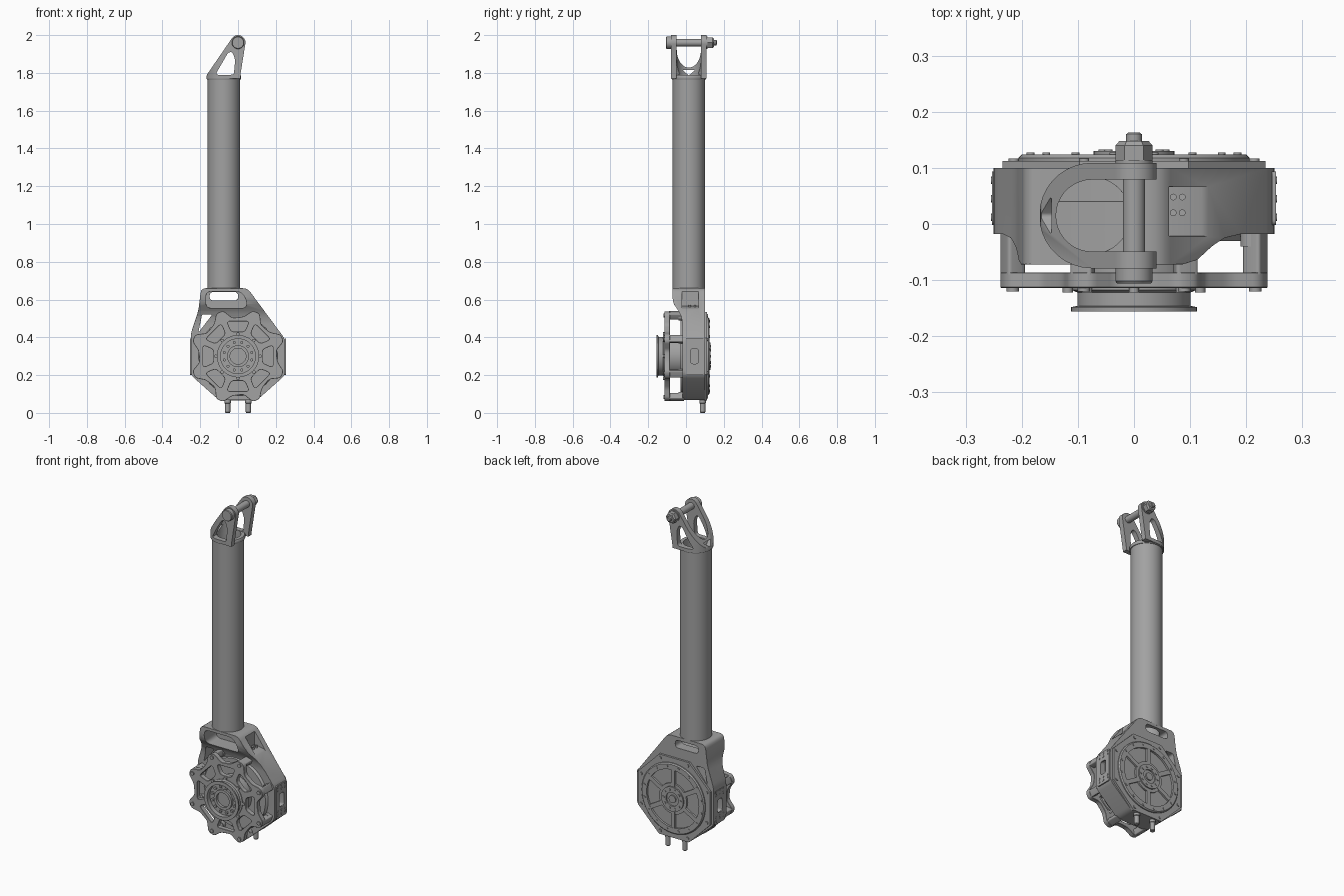
import bpy, bmesh
from math import sin, cos, tan, pi, radians
from mathutils import Matrix, Vector

cube = bpy.data.objects.get("Cube")
if cube:
    bpy.data.objects.remove(cube, do_unlink=True)

metal = bpy.data.materials.new("grey_metal")
metal.use_nodes = True
GREY = (0.36, 0.36, 0.36, 1)
metal.diffuse_color = GREY
metal.node_tree.nodes["Principled BSDF"].inputs["Base Color"].default_value = GREY
parts = []
HUB = (0, 0.3)       # centre of the joint in x, z
TUBE = (-0.075, 0.015)  # centre of the tube in x, y


def finish(name, bm):
    bmesh.ops.recalc_face_normals(bm, faces=bm.faces)
    mesh = bpy.data.meshes.new(name)
    bm.to_mesh(mesh)
    bm.free()
    mesh.materials.append(metal)
    ob = bpy.data.objects.new(name, mesh)
    bpy.context.collection.objects.link(ob)
    parts.append(ob)
    return ob


def rounded(pts, r, n=4):
    """Round every corner of a closed 2D outline."""
    out = []
    for i, p in enumerate(pts):
        p, a, b = Vector(p), Vector(pts[i - 1]), Vector(pts[(i + 1) % len(pts)])
        s = p + (a - p).normalized() * min(r, (a - p).length * 0.48)
        e = p + (b - p).normalized() * min(r, (b - p).length * 0.48)
        for k in range(n + 1):
            t = k / n
            out.append(tuple(s * (1 - t) ** 2 + p * 2 * t * (1 - t) + e * t * t))
    return out


def prism(name, pts, lo, hi, axis="y"):
    """Extrude a 2D outline along one axis."""
    place = {"x": lambda u, v, d: (d, u, v), "y": lambda u, v, d: (u, d, v),
             "z": lambda u, v, d: (u, v, d)}[axis]
    bm = bmesh.new()
    a = [bm.verts.new(place(u, v, lo)) for u, v in pts]
    b = [bm.verts.new(place(u, v, hi)) for u, v in pts]
    bm.faces.new(a)
    bm.faces.new(b)
    for i in range(len(pts)):
        bm.faces.new((a[i - 1], a[i], b[i], b[i - 1]))
    return finish(name, bm)


def lathe(name, profile, at, axis="y", n=48):
    """Spin a closed (radius, height) profile about an axis through a point."""
    bm = bmesh.new()
    rings = []
    for r, h in profile:
        if r == 0:
            rings.append([bm.verts.new((0, 0, h))] * n)
        else:
            rings.append([bm.verts.new((r * cos(2 * pi * k / n), r * sin(2 * pi * k / n), h))
                          for k in range(n)])
    for i in range(len(rings)):
        p, q = rings[i - 1], rings[i]
        for k in range(n):
            j = (k + 1) % n
            vs = list(dict.fromkeys((p[k], p[j], q[j], q[k])))
            if len(vs) > 2:
                bm.faces.new(vs)
    turn = {"z": Matrix(), "y": Matrix.Rotation(-pi / 2, 4, "X"),
            "x": Matrix.Rotation(pi / 2, 4, "Y")}[axis]
    move = {"z": (at[0], at[1], 0), "y": (at[0], 0, at[1]), "x": (0, at[0], at[1])}[axis]
    bmesh.ops.transform(bm, matrix=Matrix.Translation(move) @ turn, verts=bm.verts)
    return finish(name, bm)


def rod(name, r, lo, hi, at, axis="y", n=16):
    return lathe(name, [(0, lo), (r, lo), (r, hi), (0, hi)], at, axis, n)


def boolean(ob, cutter, op="DIFFERENCE"):
    """Apply a boolean and remove its helper."""
    m = ob.modifiers.new("cut", "BOOLEAN")
    m.operation, m.object, m.solver = op, cutter, "EXACT"
    bpy.context.view_layer.update()
    mesh = bpy.data.meshes.new_from_object(ob.evaluated_get(bpy.context.evaluated_depsgraph_get()))
    ob.modifiers.clear()
    ob.data = mesh
    parts.remove(cutter)
    bpy.data.objects.remove(cutter, do_unlink=True)


def polar(r, deg):
    return (HUB[0] + r * cos(radians(deg)), HUB[1] + r * sin(radians(deg)))


def rect(u0, u1, v0, v1):
    return [(u0, v0), (u1, v0), (u1, v1), (u0, v1)]


def bolts(name, count, r, size, lo, hi, start=0.0):
    for k in range(count):
        rod(f"{name}_{k + 1}", size, lo, hi, polar(r, start + 360 * k / count), "y", 12)


# Main housing: front outline crossed with the side outline
body = prism("housing", rounded([(0.25, 0.2), (0.25, 0.39), (0.05, 0.66), (-0.195, 0.66),
             (-0.21, 0.54), (-0.25, 0.42), (-0.25, 0.2), (-0.1, 0.067), (0.1, 0.067)], 0.025), -0.2, 0.2)
boolean(body, prism("side_outline", [(-0.018, 0), (0.1, 0), (0.1, 0.7), (-0.072, 0.7), (-0.072, 0.61),
        (-0.064, 0.575), (-0.04, 0.54), (-0.025, 0.51), (-0.018, 0.47)], -0.4, 0.4, "x"), "INTERSECT")
slot = rounded([(-0.17, 0.555), (0.045, 0.555), (0.045, 0.6), (0.015, 0.643), (-0.17, 0.643)], 0.03)
boolean(body, prism("front_slot", slot, -0.2, 0.04))
boolean(body, prism("back_slot", rounded(rect(-0.15, 0.0, 0.595, 0.64), 0.02), -0.2, 0.3))
boolean(body, prism("left_gap", rounded([(-0.21, 0.425), (-0.135, 0.522), (-0.19, 0.522)], 0.012), -0.3, 0.3))
boolean(body, prism("slope_pocket", [(0.062, 0.7), (0.062, 0.565), (0.12, 0.555), (0.17, 0.53),
        (0.17, 0.7)], -0.022, 0.066))
boolean(body, rod("tube_bore", 0.068, 0.6, 0.7, TUBE, "z", 48))
for s in (-1, 1):
    boolean(body, prism("side_window", rounded(rect(0.02, 0.07, 0.255, 0.345), 0.015),
                        min(s * 0.22, s * 0.3), max(s * 0.22, s * 0.3), "x"))
bev = body.modifiers.new("soft_edges", "BEVEL")
bev.width, bev.segments, bev.limit_method, bev.angle_limit = 0.004, 2, "ANGLE", radians(45)

# Side panels with their screws
for s, side in ((-1, "right"), (1, "left")):
    lo, hi = sorted((s * 0.246, s * 0.253))
    panel = prism(f"{side}_panel", rounded(rect(-0.002, 0.094, 0.2, 0.395), 0.01), lo, hi, "x")
    boolean(panel, prism("panel_window", rounded(rect(0.024, 0.066, 0.26, 0.34), 0.015), -0.3, 0.3, "x"))
    for y in (0.012, 0.045, 0.078):
        for z in (0.22, 0.24, 0.365, 0.385):
            rod(f"{side}_panel_screw", 0.007, min(lo, s * 0.255), max(hi, s * 0.255), (y, z), "x", 12)

# Screws in the slope pocket
for x in (0.07, 0.086):
    for y in (0.02, 0.048):
        rod("pocket_screw", 0.006, 0.54, 0.572, (x, y), "z", 12)

# Scalloped front cover with eight windows
star = []
for k in range(8):
    a = 22.5 + 45 * k
    star += [polar(0.254, a - 4.5), polar(0.254, a + 4.5), polar(0.212, a + 14), polar(0.205, a + 31)]
cover = prism("front_cover", rounded(star, 0.016), -0.114, -0.086)
for k in range(8):
    pts = []
    for r, s in ((0.13, -1), (0.185, -1), (0.185, 1), (0.13, 1)):
        u = Vector((r, s * (r * tan(pi / 8) - 0.018)))
        pts.append(tuple(u @ Matrix.Rotation(-k * pi / 4, 2) + Vector(HUB)))
    boolean(cover, prism("cover_window", rounded(pts, 0.018), -0.2, 0))
bev = cover.modifiers.new("soft_edges", "BEVEL")
bev.width, bev.segments, bev.limit_method, bev.angle_limit = 0.004, 1, "ANGLE", radians(60)

# Corner legs that carry the cover, and their bolts
for k in range(8):
    a = 22.5 + 45 * k
    leg = [polar(0.252, a - 5), polar(0.252, a + 5), polar(0.215, a + 4), polar(0.215, a - 4)]
    prism(f"cover_leg_{k + 1}", rounded(leg, 0.008), -0.09, -0.01)
    rod(f"leg_foot_{k + 1}", 0.02, -0.04, -0.012, polar(0.227, a))
bolts("cover_bolt", 8, 0.234, 0.011, -0.12, -0.11, 22.5)
bolts("hub_rim_bolt", 8, 0.118, 0.009, -0.122, -0.11)
lathe("motor_flange", [(0, -0.03), (0.2, -0.03), (0.215, -0.01), (0, -0.01)], HUB)

# Stepped front hub
lathe("front_hub", [(0, -0.128), (0.042, -0.128), (0.042, -0.143), (0.058, -0.143), (0.058, -0.13),
      (0.092, -0.13), (0.092, -0.156), (0.112, -0.156), (0.112, -0.148), (0.101, -0.146),
      (0.101, -0.122), (0.11, -0.118), (0.11, -0.03), (0, -0.03)], HUB)
bolts("hub_bolt", 12, 0.075, 0.008, -0.14, -0.128, 15)

# Back cover: octagon, rim, spokes and hub
prism("back_cover", [polar(0.254, 22.5 + 45 * k) for k in range(8)], 0.098, 0.112)
lathe("back_rim", [(0.17, 0.11), (0.17, 0.124), (0.2, 0.124), (0.206, 0.118), (0.206, 0.11)], HUB, n=64)
for k in range(6):
    a = 30 + 60 * k
    prism(f"back_spoke_{k + 1}", [polar(0.06, a - 12), polar(0.18, a - 4), polar(0.18, a + 4),
          polar(0.06, a + 12)], 0.11, 0.123)
lathe("back_hub", [(0, 0.11), (0.09, 0.11), (0.09, 0.122), (0.072, 0.122), (0.072, 0.13), (0.04, 0.13),
      (0.04, 0.122), (0.022, 0.122), (0.022, 0.13), (0, 0.13)], HUB)
bolts("back_rim_bolt", 16, 0.188, 0.007, 0.12, 0.127, 11.25)
bolts("back_hub_bolt", 10, 0.056, 0.007, 0.125, 0.133)
bolts("back_corner_bolt", 8, 0.232, 0.009, 0.11, 0.117, 22.5)

# Plugs under the housing
for x in (-0.055, 0.055):
    lathe("cable_plug", [(0, 0), (0.011, 0), (0.014, 0.004), (0.014, 0.05), (0.017, 0.052),
          (0.017, 0.09), (0, 0.09)], (x, 0.088), "z", 24)

# Hollow tube and end collar
lathe("tube", [(0.068, 0.655), (0.086, 0.655), (0.086, 1.775), (0.068, 1.775)], TUBE, "z", 64)
lathe("tube_collar", [(0.068, 1.766), (0.09, 1.766), (0.092, 1.77), (0.092, 1.782), (0.088, 1.788),
      (0.068, 1.788)], TUBE, "z", 64)


# Fork: U-shaped plan crossed with the leaning side outline
def u_plan(r, x_end):
    arc = [(TUBE[0] + r * cos(radians(t)), TUBE[1] + r * sin(radians(t))) for t in range(90, 271, 10)]
    return arc + [(x_end, TUBE[1] - r), (x_end, TUBE[1] + r)]


EYE = (0, 1.96)
eye_arc = [(0.04 * cos(radians(t)), EYE[1] + 0.04 * sin(radians(t))) for t in range(-20, 151, 10)]
fork = prism("fork", u_plan(0.094, 0.06), 1.77, 2.1, "z")
boolean(fork, prism("fork_outline", [(0.012, 1.7)] + [(0.012, 1.785)] + eye_arc
        + [(-0.165, 1.79), (-0.175, 1.7)], -0.3, 0.3), "INTERSECT")
boolean(fork, prism("fork_cavity", u_plan(0.064, 0.3), 1.6, 2.2, "z"))
boolean(fork, prism("ear_window", rounded([(-0.12, 1.79), (-0.022, 1.79), (-0.015, 1.87), (-0.03, 1.912),
        (-0.052, 1.908)], 0.015), -0.3, 0.3))
boolean(fork, prism("web_window", rounded([(-0.02, 1.816), (0.015, 1.786), (0.05, 1.816)], 0.008),
        -0.3, -0.1, "x"))

# Cross pin with head, washer and nut
lathe("cross_pin", [(0, -0.106), (0.03, -0.106), (0.033, -0.102), (0.033, -0.078), (0.02, -0.078),
      (0.02, 0.13), (0.014, 0.135), (0.014, 0.16), (0.01, 0.163), (0, 0.163)], EYE, n=32)
rod("pin_washer", 0.033, 0.106, 0.114, EYE, n=32)
lathe("pin_nut", [(0, 0.112), (0.033, 0.112), (0.033, 0.14), (0.026, 0.148), (0, 0.148)], EYE, n=6)

# Smooth shading with sharp edges kept
bpy.ops.object.select_all(action="DESELECT")
for ob in parts:
    ob.select_set(True)
bpy.context.view_layer.objects.active = body
bpy.ops.object.shade_smooth_by_angle(angle=radians(35))
